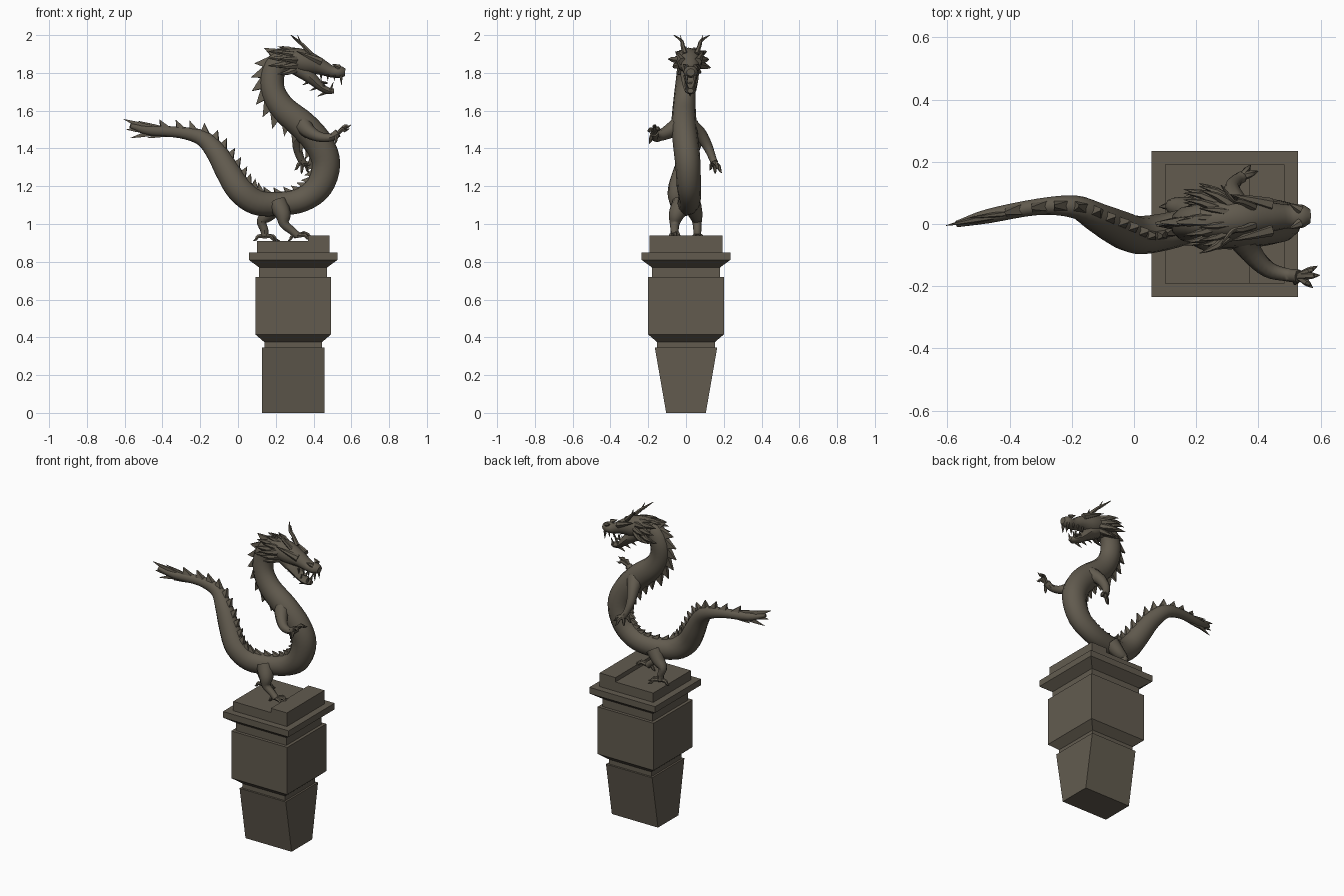
import bpy, bmesh, math
from mathutils import Vector as V

stone = bpy.data.materials.new("dark weathered bronze")
stone.diffuse_color = (0.122, 0.105, 0.078, 1)


def finish(bm, name, smooth=True):
    bmesh.ops.recalc_face_normals(bm, faces=bm.faces)
    me = bpy.data.meshes.new(name)
    bm.to_mesh(me)
    bm.free()
    me.materials.append(stone)
    ob = bpy.data.objects.new(name, me)
    bpy.context.collection.objects.link(ob)
    if smooth:
        bpy.context.view_layer.objects.active = ob
        ob.select_set(True)
        bpy.ops.object.shade_smooth_by_angle(angle=math.radians(45))
        ob.select_set(False)
    return ob


def loft(bm, rings):
    rows = [[bm.verts.new(p) for p in r] for r in rings]
    n = len(rows[0])
    for a, b in zip(rows, rows[1:]):
        for i in range(n):
            bm.faces.new((a[i], a[(i + 1) % n], b[(i + 1) % n], b[i]))
    bm.faces.new(rows[0])
    bm.faces.new(rows[-1])


def tube(bm, pts, n=8, steps=4):
    """Smooth tube; each point is x, y, z, side radius, up radius. Returns frames."""
    P = [V(p) for p in pts]
    P = [P[0] * 2 - P[1]] + P + [P[-1] * 2 - P[-2]]
    S = []
    for i in range(1, len(P) - 2):
        a, b, c, d = P[i - 1:i + 3]
        for k in range(steps):
            t = k / steps
            S.append(0.5 * (2 * b + (c - a) * t + (2 * a - 5 * b + 4 * c - d) * t * t
                            + (3 * b - a - 3 * c + d) * t ** 3))
    S.append(P[-2])
    rings, frames = [], []
    for i, s in enumerate(S):
        t = V((S[min(i + 1, len(S) - 1)] - S[max(i - 1, 0)])[:3]).normalized()
        side = V((0.01, 1, 0.02))
        side = (side - t * side.dot(t)).normalized()
        up = t.cross(side)
        c = V(s[:3])
        rings.append([c + side * math.cos(w) * max(s[3], .001) + up * math.sin(w) * max(s[4], .001)
                      for w in (2 * math.pi * k / n for k in range(n))])
        frames.append((c, t, side, up, s[4]))
    loft(bm, rings)
    return frames


def spike(bm, base, tip, r, flat=1.0, bend=(0, 0, 0), n=6):
    base, tip = V(base), V(tip)
    mid = (base + tip) / 2 + V(bend)
    tube(bm, [(*base, r * flat, r), (*mid, r * .6 * flat, r * .6), (*tip, .001, .001)], n, 2)


# Pedestal: stacked rectangular sections (z, half width x, half width y)
cx = 0.292
prof = [(0, .165, .105), (.345, .165, .165), (.345, .153, .153), (.375, .153, .153),
        (.415, .2, .2), (.72, .2, .2), (.72, .18, .18), (.77, .18, .18), (.81, .235, .235),
        (.85, .235, .235), (.85, .192, .192), (.91, .192, .192)]
bm = bmesh.new()
loft(bm, [[(cx + sx * hx, sy * hy, z) for sx, sy in ((-1, -1), (1, -1), (1, 1), (-1, 1))]
          for z, hx, hy in prof])
finish(bm, "pedestal", False)
bm = bmesh.new()
loft(bm, [[(x, y, z) for x, y in ((.37, -.192), (.484, -.192), (.484, .192), (.37, .192))]
          for z in (.9, .938)])
finish(bm, "pedestal_raised_step", False)

# Serpentine body from tail to neck: x, y, z, radius
path = [(-.57, 0, 1.52, .012), (-.47, .025, 1.495, .026), (-.31, .055, 1.485, .03),
        (-.19, .055, 1.455, .042), (-.115, .02, 1.38, .055), (-.055, -.01, 1.28, .065),
        (.01, -.035, 1.18, .07), (.10, -.025, 1.115, .068), (.22, .005, 1.107, .063),
        (.34, .02, 1.13, .066), (.43, .015, 1.20, .072), (.465, .01, 1.315, .076),
        (.43, 0, 1.42, .078), (.345, -.01, 1.52, .077), (.24, -.01, 1.61, .07),
        (.187, -.005, 1.70, .064), (.183, .005, 1.79, .063), (.225, .01, 1.86, .062),
        (.31, .02, 1.87, .055)]
bm = bmesh.new()
frames = tube(bm, [(x, y, z, r * .88, r) for x, y, z, r in path], 12, 4)
finish(bm, "body")

# Back fins, swept toward the tail
bm = bmesh.new()
for i in range(6, len(frames) - 4, 2):
    c, t, side, up, r = frames[i]
    h = .045 if i > 54 else .026 if 28 < i < 50 else .034
    ln = .07 if i > 54 else .05
    prof = [c + up * r * .8 + t * ln * .6, c + up * (r + h) - t * ln * .55, c + up * r * .8 - t * ln * .4]
    loft(bm, [[p + side * s * (.004 if k == 1 else .016) for k, p in enumerate(prof)] for s in (-1, 1)])
finish(bm, "back_fins", False)

# Tail tuft
bm = bmesh.new()
for b, t, r in [((-.46, .025, 1.50), (-.605, -.005, 1.555), .026), ((-.45, .03, 1.485), (-.57, .01, 1.455), .02),
                ((-.40, .035, 1.50), (-.53, .02, 1.545), .02), ((-.50, .015, 1.50), (-.59, 0, 1.50), .022),
                ((-.38, .04, 1.48), (-.48, .03, 1.455), .02)]:
    spike(bm, b, t, r, .6)
finish(bm, "tail_tuft")

# Head: skull with snout
bm = bmesh.new()
tube(bm, [(.22, .01, 1.865, .058, .06), (.29, .015, 1.87, .066, .064), (.36, .02, 1.855, .066, .064),
          (.43, .022, 1.835, .05, .045), (.495, .024, 1.807, .038, .031), (.54, .025, 1.805, .038, .032),
          (.567, .025, 1.803, .022, .02)], 12, 3)
for s in (-1, 1):
    spike(bm, (.44, .022 + s * .04, 1.86), (.31, .02 + s * .075, 1.915), .022)       # brow
    spike(bm, (.535, .025 + s * .022, 1.83), (.50, .025 + s * .04, 1.845), .016)     # nostril
    spike(bm, (.545, .025 + s * .022, 1.785), (.548, .025 + s * .022, 1.735), .010)  # fang
    for x in (.44, .475, .51):
        spike(bm, (x, .024 + s * .032, 1.79), (x, .024 + s * .03, 1.757), .007)
finish(bm, "head")

# Lower jaw, tongue and lower teeth
bm = bmesh.new()
tube(bm, [(.31, .018, 1.83, .05, .045), (.385, .02, 1.775, .047, .034), (.44, .022, 1.725, .036, .022),
          (.48, .024, 1.705, .03, .018), (.508, .024, 1.705, .016, .013)], 10, 3)
tube(bm, [(.38, .022, 1.785, .02, .012), (.43, .022, 1.755, .02, .009), (.475, .022, 1.745, .008, .005)], 6, 2)
for s in (-1, 1):
    spike(bm, (.49, .024 + s * .018, 1.71), (.505, .024 + s * .02, 1.752), .009)
    spike(bm, (.45, .024 + s * .026, 1.725), (.462, .024 + s * .028, 1.757), .007)
for k in range(3):
    spike(bm, (.47 - k * .04, .022, 1.70 + k * .03), (.42 - k * .04, .022, 1.675 + k * .03), .012)  # beard
finish(bm, "lower_jaw")

# Horns and mane
bm = bmesh.new()
for s in (-1, 1):
    tube(bm, [(.385, .025 + s * .03, 1.90, .014, .014), (.345, .027 + s * .045, 1.945, .011, .011),
              (.315, .028 + s * .052, 1.97, .009, .009), (.28, .03 + s * .095, 2.0, .002, .002)], 6, 3)
    spike(bm, (.335, .027 + s * .047, 1.95), (.315, .03 + s * .06, 2.0), .007)
finish(bm, "horns")
bm = bmesh.new()
for x, back, out, count in ((.32, .11, .118, 10), (.27, .11, .095, 9)):
    for k in range(count):
        a = math.radians(-55 + 290 * k / (count - 1))
        ca, sa = math.cos(a), math.sin(a)
        o = out * (1 if k % 2 else .85)
        spike(bm, (x, .02 + ca * .045, 1.86 + sa * .042),
              (x - back, .022 + ca * o, 1.86 + sa * o * .7), .024, .8, (0, ca * .012, sa * .008))
finish(bm, "mane")


# Limbs with clawed hands and feet
def limb(name, pts, digits, r=.011):
    bm = bmesh.new()
    tube(bm, [(x, y, z, q, q) for x, y, z, q in pts], 8, 4)
    palm = V(pts[-1][:3])
    for d in digits:
        d = V(d)
        k = palm.lerp(d, .55) + V((0, 0, .013))
        tube(bm, [(*palm, r * 1.2, r * 1.2), (*k, r, r), (*palm.lerp(d, .75), r * .7, r * .7),
                  (*d, .001, .001)], 6, 2)
    finish(bm, name)


limb("right_arm", [(.34, -.03, 1.53, .05), (.375, -.09, 1.49, .038), (.43, -.145, 1.462, .027),
                   (.49, -.163, 1.458, .021), (.53, -.168, 1.482, .022)],
     [(.598, -.165, 1.525), (.59, -.135, 1.505), (.575, -.205, 1.495), (.515, -.195, 1.425)])
limb("left_arm", [(.35, .02, 1.52, .05), (.325, .075, 1.475, .036), (.315, .115, 1.41, .026),
                  (.33, .14, 1.35, .02), (.345, .15, 1.325, .02)],
     [(.40, .17, 1.29), (.375, .19, 1.27), (.335, .155, 1.265), (.30, .125, 1.285)])
limb("right_leg", [(.21, -.02, 1.11, .055), (.238, -.05, 1.05, .042), (.245, -.06, 1.0, .026),
                   (.285, -.06, .965, .021), (.315, -.062, .938, .02)],
     [(.40, -.055, .935), (.385, -.095, .92), (.38, -.03, .94), (.265, -.065, .912)])
limb("left_leg", [(.20, .03, 1.10, .052), (.16, .05, 1.05, .038), (.125, .058, 1.015, .026),
                  (.14, .06, .965, .021), (.14, .06, .935, .02)],
     [(.222, .065, .912), (.20, .10, .912), (.20, .03, .912), (.08, .055, .912)])
